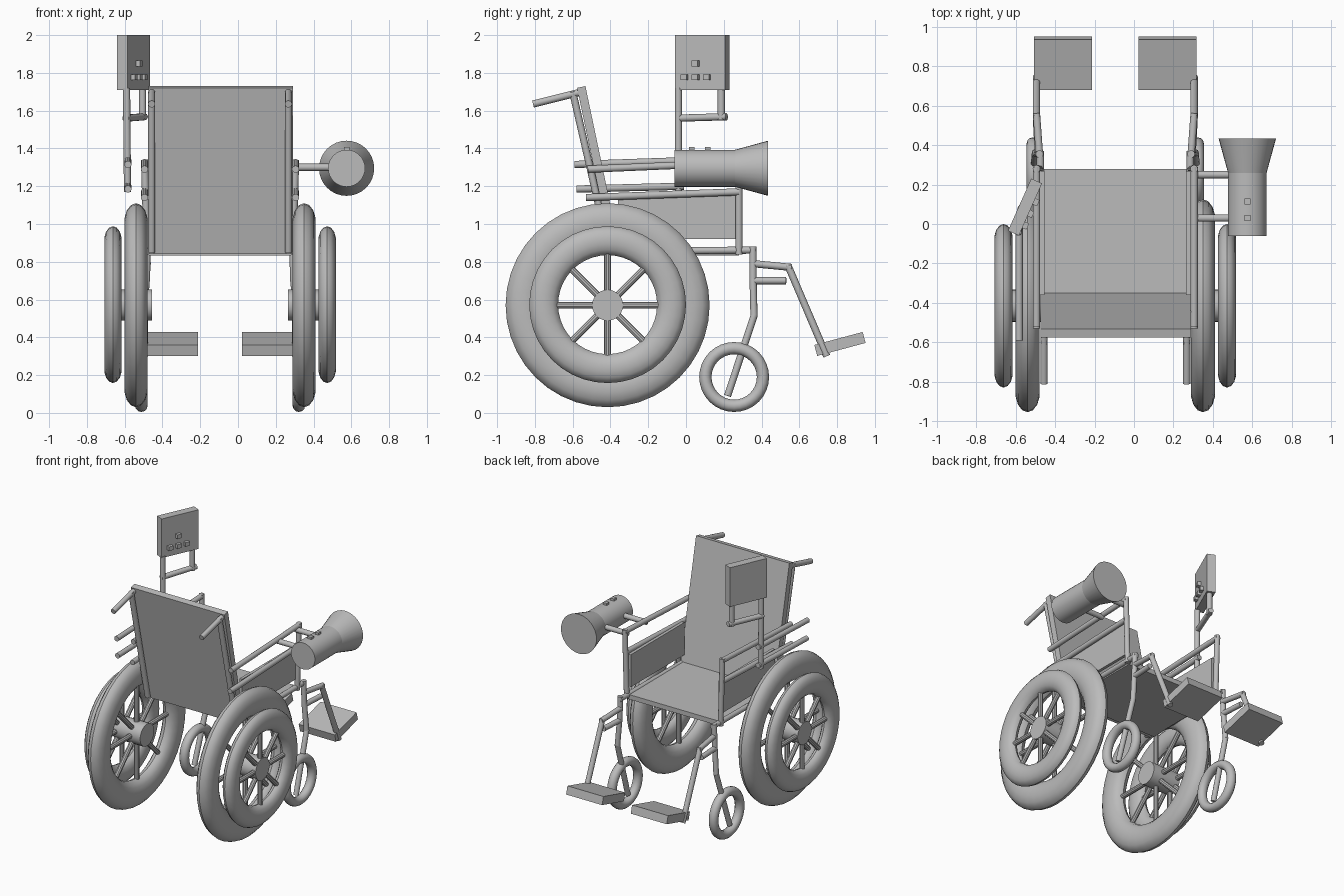
import bpy, math
from mathutils import Vector, Matrix

if "Cube" in bpy.data.objects:
    bpy.data.objects.remove(bpy.data.objects["Cube"])

CX = -0.095          # centre plane of the chair
grey = bpy.data.materials.new("plain_grey")
grey.diffuse_color = (0.5, 0.5, 0.5, 1)
grey.use_nodes = True
grey.node_tree.nodes["Principled BSDF"].inputs["Base Color"].default_value = grey.diffuse_color


def finish(name):
    ob = bpy.context.object
    ob.name = name
    ob.data.materials.append(grey)
    return ob


def smooth(ob):
    bpy.ops.object.shade_smooth_by_angle(angle=math.radians(35))
    return ob


def tube(name, a, b, r=0.019, r2=None, sides=14):
    a, b = Vector(a), Vector(b)
    d = b - a
    bpy.ops.mesh.primitive_cone_add(vertices=sides, radius1=r, radius2=r if r2 is None else r2,
                                    depth=d.length, location=(a + b) / 2,
                                    rotation=d.to_track_quat('Z', 'Y').to_euler())
    return smooth(finish(name))


def box(name, loc, size, rot=(0, 0, 0)):
    bpy.ops.mesh.primitive_cube_add(size=1, location=loc, rotation=rot)
    ob = finish(name)
    ob.scale = size
    return ob


def ring(name, loc, outer, inner, half_width, seg=40, sides=14):
    # wheel in the y-z plane with an elliptical tyre section
    minor = (outer - inner) / 2
    bpy.ops.mesh.primitive_torus_add(major_radius=(outer + inner) / 2, minor_radius=minor,
                                     major_segments=seg, minor_segments=sides)
    ob = finish(name)
    ob.data.transform(Matrix.Rotation(math.pi / 2, 4, 'Y') @ Matrix.Diagonal((1, 1, half_width / minor, 1)))
    ob.location = loc
    return smooth(ob)


WY, WZ = -0.415, 0.57
for side, s in (("left", -1), ("right", 1)):
    def P(off, y, z):
        return (CX + s * off, y, z)

    # drive wheel, outer wheel and shared hub
    big, small = 0.445, 0.567
    ring(side + "_drive_wheel", P(big, WY, WZ), 0.54, 0.341, 0.062)
    ring(side + "_outer_wheel", P(small, WY, WZ + 0.003), 0.415, 0.262, 0.047)
    tube(side + "_hub", P(0.36, WY, WZ), P(small + 0.02, WY, WZ), 0.082, sides=24)
    for off, reach in ((big, 0.36), (small, 0.28)):
        for k in range(8):
            a = k * math.pi / 4
            c, n = math.cos(a), math.sin(a)
            tube(side + "_spoke", P(off, WY + 0.06 * c, WZ + 0.06 * n),
                 P(off, WY + reach * c, WZ + reach * n), 0.018, sides=10)

    # caster and its fork
    ring(side + "_caster", P(0.417, 0.255, 0.19), 0.185, 0.12, 0.033, 32, 12)
    tube(side + "_fork_stem", P(0.385, 0.355, 0.88), P(0.39, 0.355, 0.70))
    tube(side + "_fork_neck", P(0.39, 0.355, 0.71), P(0.405, 0.36, 0.51))
    tube(side + "_fork_blade", P(0.405, 0.362, 0.52), P(0.417, 0.22, 0.09))

    # leg rest and footplate
    tube(side + "_leg_rest_upper", P(0.385, 0.355, 0.79), P(0.40, 0.56, 0.77))
    tube(side + "_leg_rest_lower", P(0.39, 0.355, 0.70), P(0.40, 0.53, 0.70))
    tube(side + "_leg_rest_drop", P(0.40, 0.54, 0.78), P(0.40, 0.745, 0.30))
    box(side + "_footplate", P(0.265, 0.815, 0.365), (0.295, 0.265, 0.06), (math.radians(15), 0, 0))

    # side frame, armrest and side panel
    tube(side + "_seat_rail", P(0.38, -0.36, 0.855), P(0.38, 0.37, 0.862))
    tube(side + "_arm_post", P(0.385, 0.28, 0.84), P(0.40, 0.28, 1.34))
    tube(side + "_armrest", P(0.40, -0.52, 1.29), P(0.40, 0.29, 1.325))
    tube(side + "_lower_arm_bar", P(0.40, -0.53, 1.14), P(0.40, 0.28, 1.17))
    box(side + "_side_panel", P(0.37, -0.045, 1.04), (0.022, 0.63, 0.24))

    # back post and push handle
    tube(side + "_back_post", P(0.362, -0.60, 1.70), P(0.362, -0.405, 0.85))
    tube(side + "_push_handle", P(0.362, -0.57, 1.695), P(0.362, -0.81, 1.635))

# seat and leaning backrest
box("seat", (CX, -0.04, 0.85), (0.75, 0.64, 0.035))
lean = math.atan2(0.185, 0.88)
box("backrest", (CX + 0.003, -0.462, 1.285), (0.765, 0.045, 0.90), (lean, 0, 0))

# megaphone with flared horn, buttons and mounting arms
mx, mz = 0.575, 1.295
tube("megaphone_body", (mx, -0.06, mz), (mx, 0.27, mz), 0.098, sides=32)
tube("megaphone_horn", (mx, 0.26, mz), (mx, 0.435, mz), 0.098, 0.146, sides=32)
for y in (0.03, 0.115):
    box("megaphone_button", (mx, y, mz + 0.098), (0.03, 0.03, 0.03))
    tube("megaphone_arm", (0.30, y if y < 0.1 else 0.25, 1.3), (mx - 0.06, y if y < 0.1 else 0.25, 1.3))

# control box turned outward, with its buttons
turn = math.radians(-24)
mat = Matrix.Translation((-0.553, 0.086, 1.855)) @ Matrix.Rotation(turn, 4, 'Z')
box("control_box", mat.translation, (0.06, 0.29, 0.29), (0, 0, turn))
for y, z in ((-0.085, -0.078), (-0.02, -0.078), (0.045, -0.078), (-0.02, -0.005)):
    box("control_button", mat @ Vector((0.036, y, z)), (0.035, 0.034, 0.03), (0, 0, turn))

# control box stand
tube("stand_post", (-0.585, -0.04, 1.17), (-0.59, -0.04, 1.72))
tube("stand_short_post", (-0.505, 0.187, 1.55), (-0.505, 0.187, 1.72))
tube("stand_crossbar", (-0.595, -0.05, 1.56), (-0.495, 0.215, 1.568))
tube("stand_upper_rod", (-0.583, -0.59, 1.315), (-0.583, -0.01, 1.335))
tube("stand_lower_rod", (-0.583, -0.58, 1.185), (-0.583, -0.01, 1.20))
